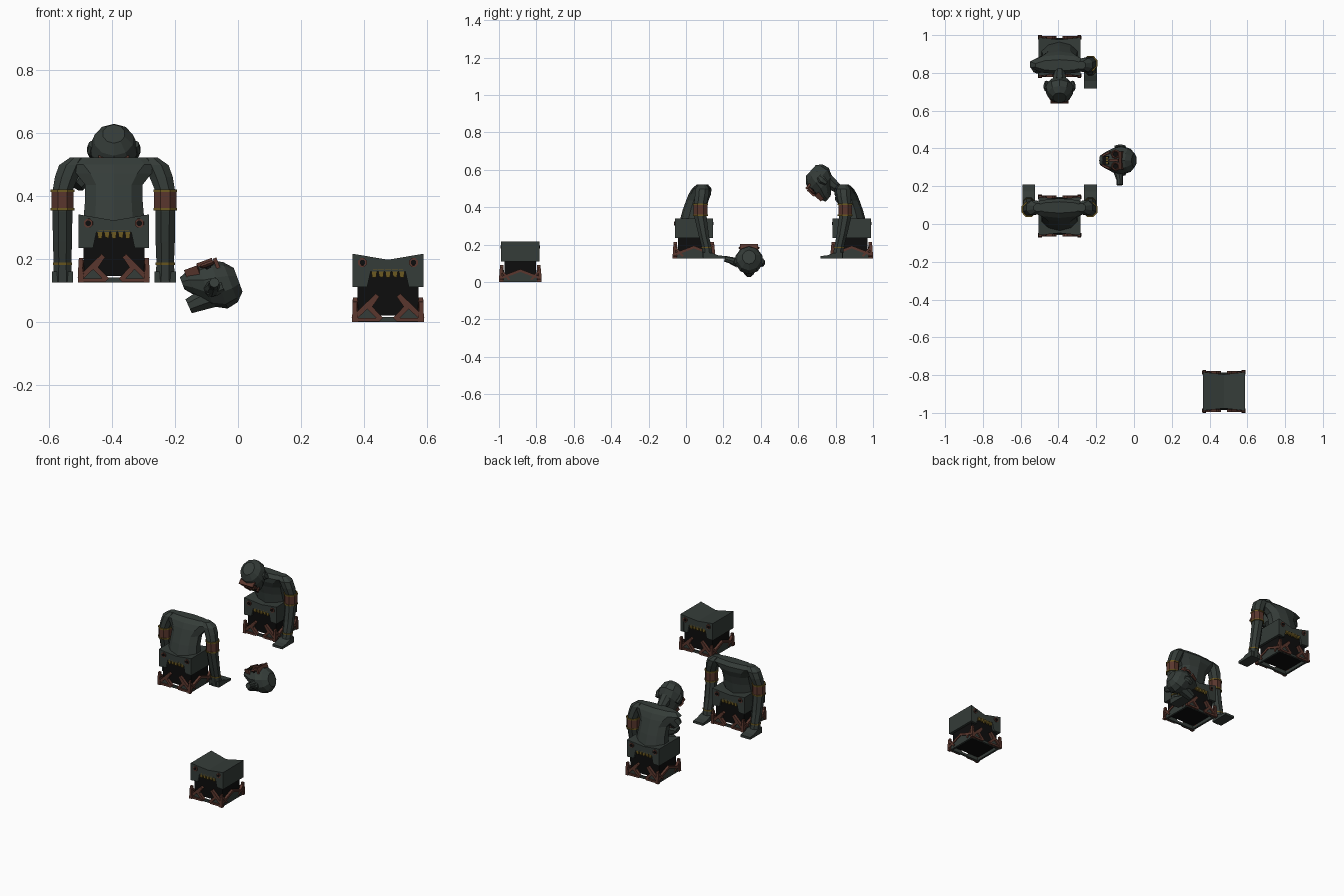
import bpy, bmesh, math
from mathutils import Matrix, Vector

if "Cube" in bpy.data.objects:
    bpy.data.objects.remove(bpy.data.objects["Cube"])

def material(name, rgb):
    m = bpy.data.materials.new(name)
    m.diffuse_color = (*rgb, 1)
    m.use_nodes = True
    m.node_tree.nodes["Principled BSDF"].inputs["Base Color"].default_value = m.diffuse_color
    return m

STONE = material("dark_stone", (0.035, 0.045, 0.040))
RUST = material("rust", (0.10, 0.037, 0.026))
GOLD = material("gold", (0.15, 0.10, 0.015))
BLACK = material("black", (0.004, 0.004, 0.004))

def finish(name, bm, mat, M):
    bmesh.ops.recalc_face_normals(bm, faces=bm.faces)
    me = bpy.data.meshes.new(name)
    bm.to_mesh(me)
    bm.free()
    me.materials.append(mat)
    ob = bpy.data.objects.new(name, me)
    ob.matrix_world = M
    bpy.context.collection.objects.link(ob)
    return ob

def skin(bm, rings):
    loops = [[bm.verts.new(p) for p in r] for r in rings]
    n = len(loops[0])
    for a, b in zip(loops, loops[1:]):
        for i in range(n):
            bm.faces.new((a[i], a[(i + 1) % n], b[(i + 1) % n], b[i]))
    bm.faces.new(loops[0])
    bm.faces.new(loops[-1])

def loft(name, rings, mat, M, n=8):
    """rings: (x, y, z, rx, ry) horizontal sections"""
    bm = bmesh.new()
    skin(bm, [[(x + rx * math.cos((i + .5) * math.tau / n), y + ry * math.sin((i + .5) * math.tau / n), z)
               for i in range(n)] for x, y, z, rx, ry in rings])
    return finish(name, bm, mat, M)

def prism(name, pts, y0, y1, mat, M, dish=0.0):
    """x-z outline extruded along y; dish pulls the middle inwards"""
    bm = bmesh.new()
    skin(bm, [[(x, y * (1 - dish * (1 - min(1, abs(x) / .112))), z) for x, z in pts] for y in (y0, y1)])
    return finish(name, bm, mat, M)

def box(name, x0, x1, y0, y1, z0, z1, mat, M):
    return prism(name, [(x0, z0), (x1, z0), (x1, z1), (x0, z1)], y0, y1, mat, M)

def bar(name, p, q, w, y0, y1, mat, M):
    """straight strip in the x-z plane"""
    p, q = Vector(p), Vector(q)
    d = (q - p).normalized() * w / 2
    s = Vector((-d.y, d.x))
    p, q = p - d * .5, q + d * .5
    return prism(name, [p + s, q + s, q - s, p - s], y0, y1, mat, M)

def rod(name, p, q, r0, r1, mat, M, n=8):
    p, q = Vector(p), Vector(q)
    d = q - p
    rot = d.to_track_quat('Z', 'Y').to_matrix().to_4x4()
    return loft(name, [(0, 0, 0, r0, r0), (0, 0, d.length, r1, r1)], mat, M @ Matrix.Translation(p) @ rot, n)

def ring(name, c, R, r, mat, M, n=8):
    """flat eye ring facing -y"""
    bm = bmesh.new()
    rows = []
    for i in range(n):
        a = i * math.tau / n
        rows.append([bm.verts.new((c[0] + k * math.cos(a), c[1] + dy, c[2] + k * math.sin(a)))
                     for k, dy in ((R - r, 0), (R, -r), (R + r, 0), (R, r))])
    for i in range(n):
        a, b = rows[i], rows[(i + 1) % n]
        for j in range(4):
            bm.faces.new((a[j], b[j], b[(j + 1) % 4], a[(j + 1) % 4]))
    return finish(name, bm, mat, M)

def pedestal(M):
    # monster-mouth block: outline with dipped top and notched mouth
    half = [(.112, .216), (.112, .11), (.066, .11), (.055, .16)]
    out = [(0, .197)] + half + [(-x, z) for x, z in reversed(half)]
    prism("pedestal_head_block", out, -.102, .102, STONE, M, .12)
    for s in (-1, 1):
        box("pedestal_side_slab", min(s*.112, s*.09), max(s*.112, s*.09), -.1, .1, .112, .18, STONE, M)
    box("pedestal_core", -.097, .097, -.084, .084, .02, .165, BLACK, M)
    for turn in (0, math.pi):
        F = M @ Matrix.Rotation(turn, 4, 'Z')
        for i in range(5):
            x = -.044 + i * .022
            prism("tooth", [(x - .01, .166), (x + .01, .166), (x + .006, .14), (x - .006, .14 + .004 * (i % 2))],
                  -.095, -.08, GOLD, F)
        # lower jaw plate with tusk-shaped trim
        prism("jaw_plate", [(-.108, 0), (.108, 0), (.09, .02), (.045, .065), (.05, .03), (.02, .015),
                            (-.02, .015), (-.05, .03), (-.045, .065), (-.09, .02)], -.1, -.088, STONE, F)
        for s in (-1, 1):
            rod("eye_rim", (s*.081, -.09, .188), (s*.081, -.103, .188), .016, .015, RUST, F)
            rod("eye_pit", (s*.081, -.09, .188), (s*.081, -.105, .188), .010, .009, BLACK, F)
            path = [(s*.107, .012), (s*.036, .082), (s*.06, .047), (s*.024, .01)]
            for a, b in zip(path, path[1:]):
                bar("tusk_trim", a, b, .016, -.108, -.09, RUST, F)
            # pointed corner posts
            loft("corner_post", [(s*.104, -.104, 0, .014, .014), (s*.106, -.105, .045, .010, .010),
                                 (s*.104, -.102, .077, .010, .010)], RUST, F, 4)
            bar("base_rail", (s*.108, .007), (s*.03, .007), .012, -.109, -.09, RUST, F)
        # flank trim
        S = M @ Matrix.Rotation(turn + math.pi / 2, 4, 'Z')
        prism("flank_plate", [(-.1, 0), (.1, 0), (.1, .02), (0, .06), (-.1, .02)], -.107, -.095, STONE, S)
        for s in (-1, 1):
            bar("flank_trim", (s*.105, .022), (0, .062), .014, -.112, -.095, RUST, S)
            bar("flank_strut", (s*.105, .065), (s*.06, .015), .011, -.112, -.095, RUST, S)

def arm(M, s):
    x = s * .163
    loft("arm", [(s*.115, -.045, .397, .025, .022), (s*.135, -.045, .372, .042, .040),
                 (s*.15, -.042, .335, .040, .040), (x, -.035, .29, .034, .036),
                 (x, -.035, .225, .034, .036), (x, -.052, .13, .033, .030),
                 (x, -.068, .06, .030, .028), (x, -.076, 0, .034, .030)], STONE, M)
    loft("arm_band", [(x, -.035, .23, .038, .040), (x, -.035, .292, .038, .040)], RUST, M)
    for z in (.228, .287):
        loft("arm_band_edge", [(x, -.035, z, .041, .043), (x, -.035, z + .008, .041, .043)], GOLD, M)
    loft("wrist_band", [(x, -.068, .056, .033, .031), (x, -.067, .063, .033, .031)], GOLD, M)
    S = M @ Matrix.Translation((x, 0, 0)) @ Matrix.Rotation(math.pi / 2, 4, 'Z')
    prism("hand", [(-.168, 0), (-.05, 0), (-.05, .035), (-.1, .03), (-.13, .018), (-.168, .014)],
          -.034, .034, STONE, S)

def statue(M, arms):
    pedestal(M)
    loft("torso", [(0, .012, .195, .102, .066), (0, -.002, .26, .096, .062), (0, -.018, .31, .096, .060),
                   (0, -.032, .345, .125, .060), (0, -.042, .375, .165, .052),
                   (0, -.046, .397, .135, .030)], STONE, M, 10)
    for s in arms:
        arm(M, s)
    if len(arms) == 1:
        # broken upper arm
        s = -arms[0]
        rod("arm_stump", (s*.09, -.04, .36), (s*.125, -.06, .31), .042, .032, STONE, M)

def head(M):
    loft("skull", [(0, -.045, -.092, .026, .020), (0, -.034, -.065, .045, .042), (0, -.010, -.025, .068, .068),
                   (0, 0, .015, .076, .080), (0, .004, .052, .064, .068), (0, .006, .078, .036, .040)], STONE, M, 10)
    for s in (-1, 1):
        ring("eye_ring", (s*.032, -.074, .004), .019, .007, RUST, M)
        rod("eye_socket", (s*.032, -.05, .004), (s*.032, -.076, .004), .017, .016, BLACK, M)
        bar("cheek_trim", (s*.042, -.03), (s*.026, -.068), .010, -.082, -.05, RUST, M)
        loft("ear", [(s*.068, .01, -.03, .012, .012), (s*.076, .008, .0, .010, .022),
                     (s*.072, .01, .025, .008, .014)], STONE, M, 6)
    bar("brow", (-.045, .032), (.045, .032), .012, -.084, -.05, RUST, M)
    bar("nose", (0, .02), (0, -.025), .014, -.088, -.06, RUST, M)
    box("mouth", -.022, .022, -.079, -.05, -.068, -.035, BLACK, M)
    for i in (-1, 0, 1):
        box("head_tooth", i*.014 - .004, i*.014 + .004, -.082, -.06, -.048, -.036, GOLD, M)
    rod("neck", (0, .025, -.02), (0, .03, -.098), .040, .026, STONE, M)

T = Matrix.Translation
# lone pedestal, headless statue facing back, one-armed statue facing front
pedestal(T((.476, -.886, 0)))
statue(T((-.394, .042, .125)) @ Matrix.Rotation(math.pi, 4, 'Z'), (-1, 1))
statue(T((-.394, .886, .125)), (1,))
head(T((-.394, .722, .54)) @ Matrix.Rotation(math.radians(48), 4, 'X'))

# fallen head lying face up, with a side horn
tilt = Matrix(((0, .35, .94), (-1, 0, 0), (0, -.94, .35))).to_4x4()
fallen = T((-.075, .337, .112)) @ tilt
head(fallen)
rod("side_horn_root", (.06, .005, -.01), (.10, -.005, 0), .026, .018, STONE, fallen)
rod("side_horn_tip", (.095, -.004, 0), (.13, -.012, .004), .018, .016, STONE, fallen)
